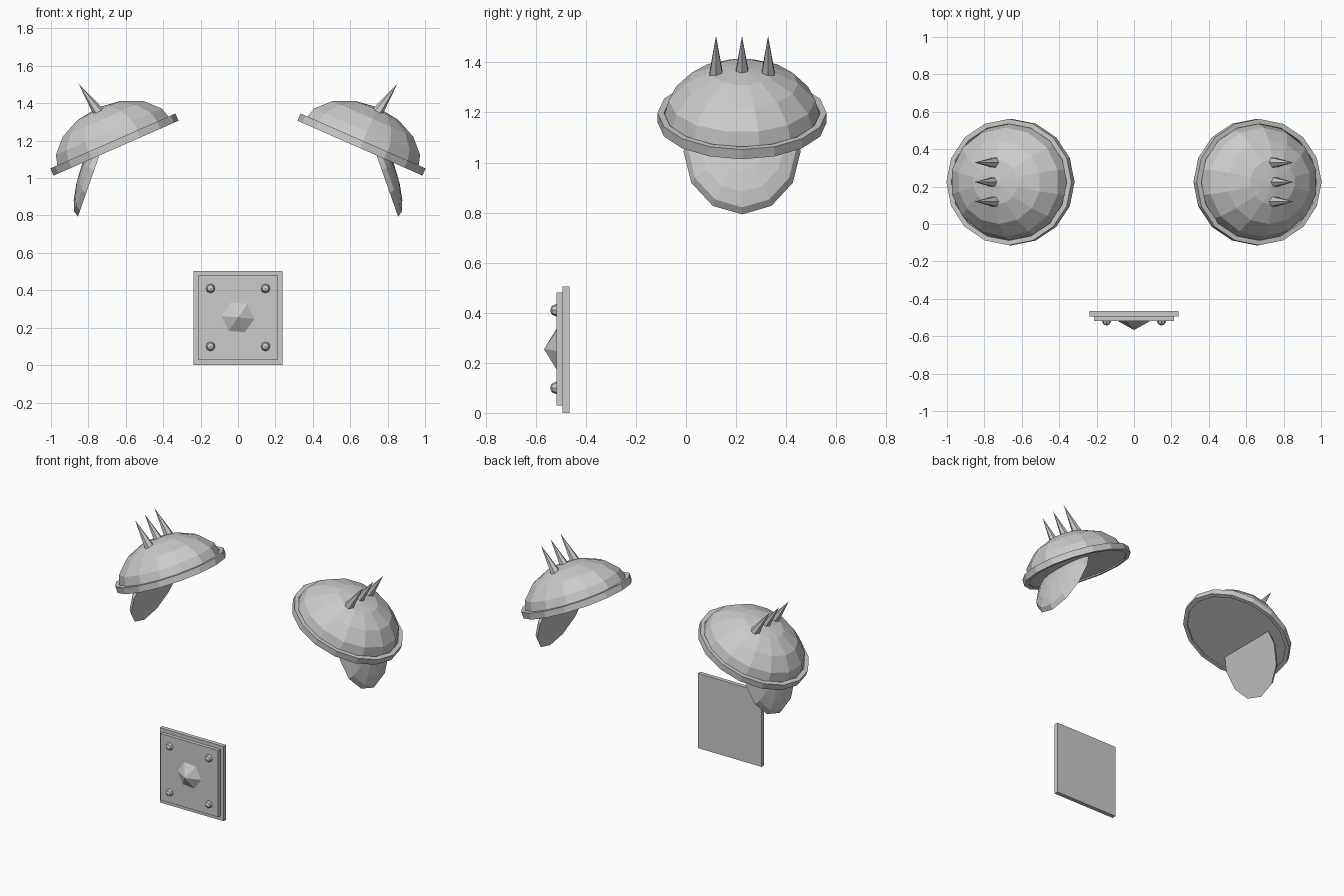
import bpy, bmesh
from math import radians, sin, cos, pi
from mathutils import Matrix, Vector

if "Cube" in bpy.data.objects:
    bpy.data.objects.remove(bpy.data.objects["Cube"])

T, S = Matrix.Translation, Matrix.Diagonal


def finish(bm, name, mat=Matrix(), mirror=False):
    bmesh.ops.transform(bm, matrix=mat, verts=bm.verts)
    bmesh.ops.recalc_face_normals(bm, faces=bm.faces)
    me = bpy.data.meshes.new(name)
    bm.to_mesh(me)
    bm.free()
    ob = bpy.data.objects.new(name, me)
    bpy.context.collection.objects.link(ob)
    if mirror:
        m = ob.modifiers.new("Mirror", 'MIRROR')
        m.use_mirror_merge = False
    return ob


def half_dome(segs, rings):
    """Upper half of a unit sphere with a flat closed base."""
    bm = bmesh.new()
    bmesh.ops.create_uvsphere(bm, u_segments=segs, v_segments=rings, radius=1)
    low = [v for v in bm.verts if v.co.z < -0.001]
    bmesh.ops.delete(bm, geom=low, context='VERTS')
    bmesh.ops.holes_fill(bm, edges=[e for e in bm.edges if e.is_boundary], sides=0)
    return bm


def cone(sides, r, h):
    """Cone with its base on z = 0."""
    bm = bmesh.new()
    bmesh.ops.create_cone(bm, cap_ends=True, segments=sides, radius1=r, radius2=0,
                          depth=h, matrix=T((0, 0, h / 2)))
    return bm


def slab(name, x, y0, y1, z0, z1):
    bm = bmesh.new()
    bmesh.ops.create_cube(bm, size=1)
    finish(bm, name, T((0, (y0 + y1) / 2, (z0 + z1) / 2)) @ S((2 * x, y1 - y0, z1 - z0, 1)))


# shoulder frame: tilted outward
CY = 0.224
tilt = T((0.652, CY, 1.16)) @ Matrix.Rotation(radians(23.7), 4, 'Y')

# shoulder domes
finish(half_dome(14, 8), "shoulder_dome",
       tilt @ T((0, 0, 0.008)) @ S((0.343, 0.317, 0.23, 1)), True)

# raised rims around the domes
bm = bmesh.new()
N = 16
profile = [(0.365, 0), (0.365, 0.042), (0.337, 0.042), (0.337, 0)]
loops = [[bm.verts.new((r * cos(2 * pi * i / N), r * 0.925 * sin(2 * pi * i / N), z))
          for r, z in profile] for i in range(N)]
for i in range(N):
    a, b = loops[i], loops[(i + 1) % N]
    for k in range(4):
        j = (k + 1) % 4
        bm.faces.new((a[k], b[k], b[j], a[j]))
finish(bm, "shoulder_rim", tilt, True)

# hanging arm plates
finish(half_dome(12, 8), "arm_plate",
       T((0.768, CY, 1.045)) @ Matrix.Rotation(radians(70.7), 4, 'Y')
       @ S((0.267, 0.234, 0.072, 1)), True)

# shoulder spikes
base, tip = Vector((0.733, 0, 1.335)), Vector((0.853, 0, 1.506))
axis = tip - base
rot = axis.to_track_quat('Z', 'Y').to_matrix().to_4x4()
for k in (-1, 0, 1):
    finish(cone(6, 0.034, axis.length), "shoulder_spike",
           T(base + Vector((0, CY + k * 0.104, 0))) @ rot, True)

# front buckle plates
slab("buckle_back", 0.238, -0.494, -0.466, 0, 0.504)
slab("buckle_front", 0.215, -0.518, -0.494, 0.03, 0.48)

# buckle boss and corner studs, pointing forward
face = Matrix.Rotation(radians(90), 4, 'X')
finish(cone(6, 0.088, 0.049), "buckle_boss",
       T((0, -0.518, 0.255)) @ face @ Matrix.Rotation(radians(25), 4, 'Z'))
for z in (0.1, 0.41):
    finish(half_dome(8, 4), "buckle_stud",
           T((0.147, -0.518, z)) @ face @ S((0.025, 0.025, 0.025, 1)), True)
